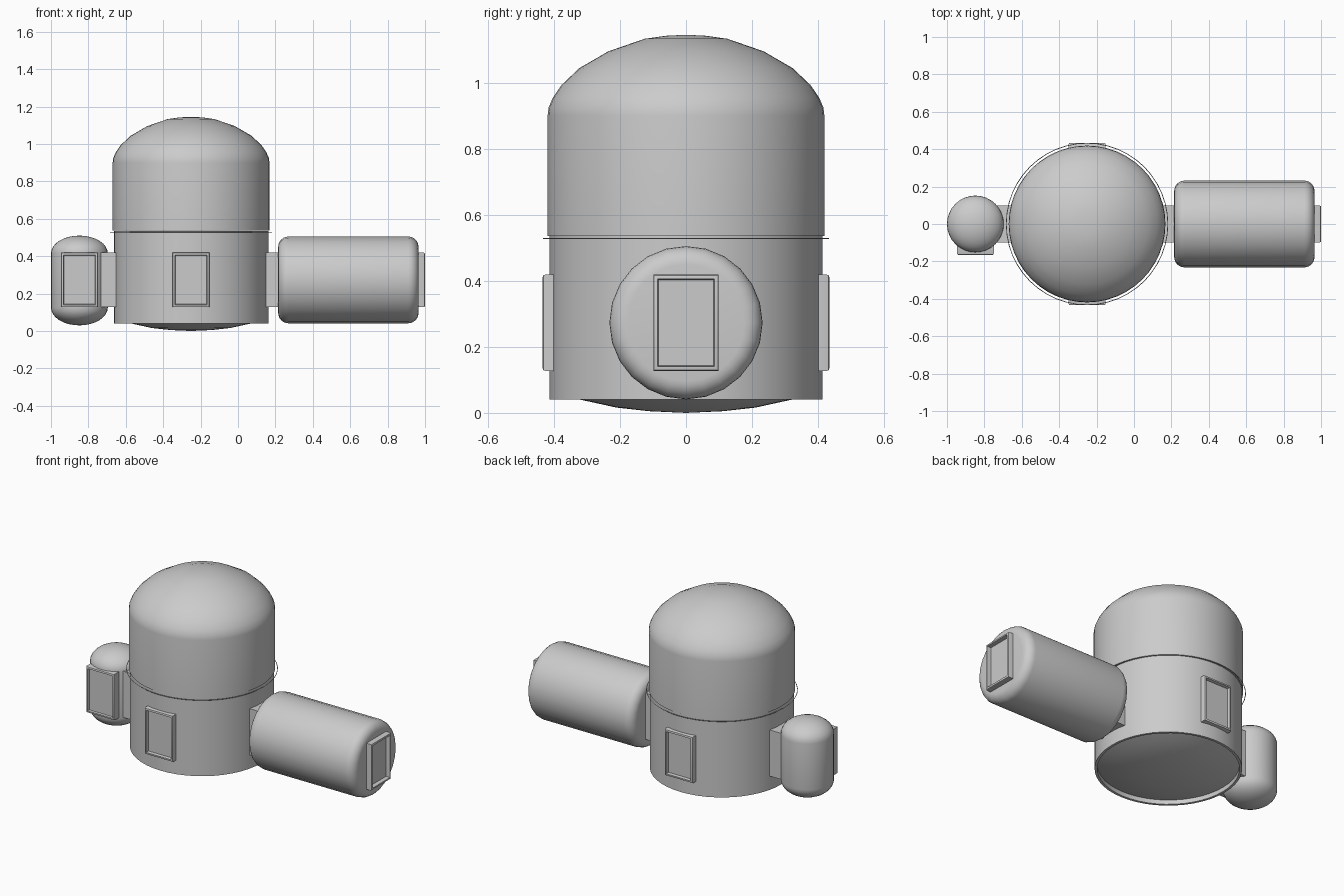
import bpy, bmesh
from math import sin, cos, pi, radians
from mathutils import Matrix, Vector

if "Cube" in bpy.data.objects:
    bpy.data.objects.remove(bpy.data.objects["Cube"])

HUB_X, POD_X = -0.251, -0.848
DOOR_Z, DOOR_W, DOOR_H = 0.273, 0.197, 0.291


def finish(name, bm, matrix=Matrix(), angle=35):
    bmesh.ops.recalc_face_normals(bm, faces=bm.faces)
    me = bpy.data.meshes.new(name)
    bm.to_mesh(me)
    bm.free()
    me.shade_smooth()
    me.set_sharp_from_angle(angle=radians(angle))
    ob = bpy.data.objects.new(name, me)
    ob.matrix_world = matrix
    bpy.context.collection.objects.link(ob)
    return ob


def lathe(name, profile, matrix, steps=48, angle=35):
    """Spin (radius, height) points around the local z axis."""
    bm = bmesh.new()
    verts = [bm.verts.new((r, 0, z)) for r, z in profile]
    edges = [bm.edges.new(p) for p in zip(verts, verts[1:])]
    bmesh.ops.spin(bm, geom=verts + edges, axis=(0, 0, 1), cent=(0, 0, 0),
                   angle=2 * pi, steps=steps)
    bmesh.ops.remove_doubles(bm, verts=bm.verts, dist=1e-4)
    return finish(name, bm, matrix, angle)


def arc(cr, cz, rr, rz, a0, a1, n=6):
    return [(cr + rr * cos(radians(a0 + (a1 - a0) * i / n)),
             cz + rz * sin(radians(a0 + (a1 - a0) * i / n))) for i in range(n + 1)]


def box(bm, size, centre):
    bmesh.ops.create_cube(bm, size=1, matrix=Matrix.Translation(centre)
                          @ Matrix.Diagonal((*size, 1)))


def door(name, x, y, turn, depth, recess):
    """Bevelled frame with a sunken panel; its outer face is local y = 0, facing -y."""
    bm = bmesh.new()
    box(bm, (DOOR_W, depth, DOOR_H), (0, depth / 2, 0))
    rim = [e for e in bm.edges if all(v.co.y < 1e-5 for v in e.verts)]
    bmesh.ops.bevel(bm, geom=rim, offset=0.007, segments=2, profile=0.5, affect='EDGES')
    front = min(bm.faces, key=lambda f: f.calc_center_median().y)
    bmesh.ops.inset_region(bm, faces=[front], thickness=0.008)
    bmesh.ops.inset_region(bm, faces=[front], thickness=0.004, depth=-recess)
    m = Matrix.Translation((x, y, DOOR_Z)) @ Matrix.Rotation(radians(turn), 4, 'Z')
    return finish(name, bm, m)


hub = Matrix.Translation((HUB_X, 0, 0))

# Main tower: bulging underside, lower wall, domed upper shell and thin seam ring
lathe("tower_underside", [(0, 0), (0.11, 0.005), (0.21, 0.016), (0.32, 0.04), (0.40, 0.068)], hub)
lathe("tower_lower_wall", [(0.398, 0.075), (0.398, 0.04), (0.413, 0.04), (0.413, 0.535)], hub)
lathe("tower_upper_shell", [(0.40, 0.536), (0.419, 0.536), (0.419, 0.90), (0.416, 0.925),
      (0.403, 0.955), (0.377, 0.993), (0.323, 1.044), (0.235, 1.095), (0.125, 1.133),
      (0.06, 1.142), (0, 1.145)], hub)
lathe("tower_seam_ring", [(0.432 + 0.002 * cos(a * pi / 2), 0.528 + 0.002 * sin(a * pi / 2))
      for a in range(5)], hub)

# Side module: horizontal drum with rounded rims
L, R, b = 0.75, 0.232, 0.055
lathe("side_module", [(0, 0)] + arc(R - b, b, b, b, -90, 0) + arc(R - b, L - b, b, b, 0, 90)
      + [(0, L)],
      Matrix.Translation((0.215, 0, DOOR_Z)) @ Matrix.Rotation(pi / 2, 4, 'Y'), 24)

# Small upright pod with domed ends
lathe("small_pod", arc(0, 0.125, 0.152, 0.095, -90, 0, 8) + arc(0, 0.415, 0.152, 0.095, 0, 90, 8),
      Matrix.Translation((POD_X, 0, 0)), 32)

# Passages joining the modules to the tower
for name, x0, x1 in (("right_passage", 0.12, 0.225), ("left_passage", -0.737, -0.63)):
    bm = bmesh.new()
    box(bm, (x1 - x0, DOOR_W, DOOR_H), ((x0 + x1) / 2, 0, DOOR_Z))
    finish(name, bm)

# Doors on the tower front and back, the drum end and the pod front
door("tower_front_door", HUB_X, -0.434, 0, 0.06, 0.019)
door("tower_back_door", HUB_X, 0.434, 180, 0.06, 0.019)
door("module_end_door", 1.0, 0, 90, 0.05, 0.025)
door("pod_door", POD_X, -0.165, 0, 0.07, 0.012)
